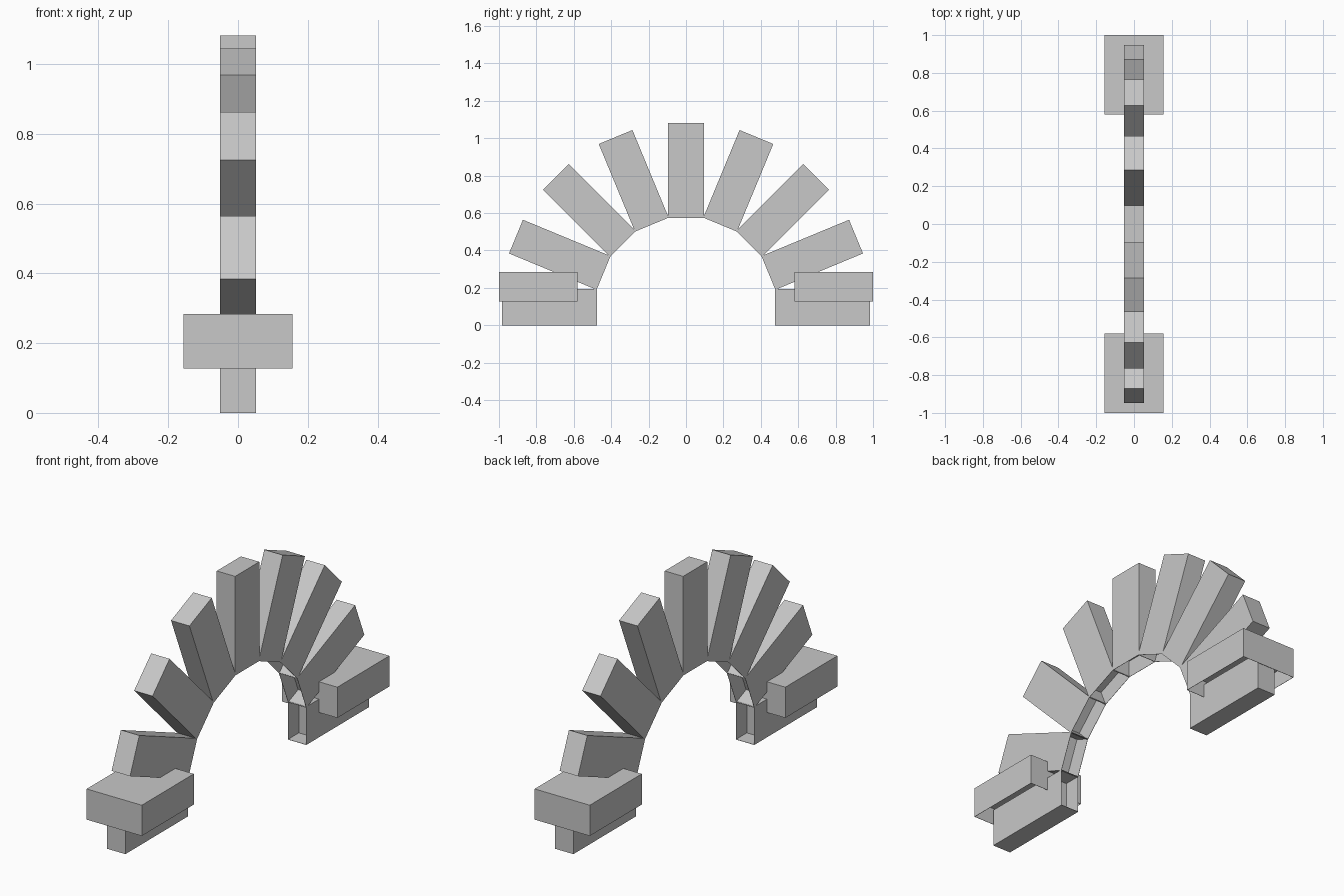
import bpy, bmesh, math
from mathutils import Matrix, Vector

if "Cube" in bpy.data.objects:
    bpy.data.objects.remove(bpy.data.objects["Cube"])

stone = bpy.data.materials.new("light_grey_stone")
stone.diffuse_color = (0.58, 0.58, 0.58, 1)
stone.use_nodes = True
stone.node_tree.nodes["Principled BSDF"].inputs["Base Color"].default_value = stone.diffuse_color


def recessed_box(name, lo, hi, open_dir, depth, matrix=Matrix.Identity(4)):
    """Box between two corners whose face toward open_dir is sunk inward."""
    lo, hi, open_dir = Vector(lo), Vector(hi), Vector(open_dir)
    bm = bmesh.new()
    bmesh.ops.create_cube(bm, size=1)
    bmesh.ops.scale(bm, vec=hi - lo, verts=bm.verts)
    bmesh.ops.translate(bm, vec=(lo + hi) / 2, verts=bm.verts)
    bm.normal_update()
    face = max(bm.faces, key=lambda f: f.normal.dot(open_dir))
    # thin rim, then a pocket
    bmesh.ops.inset_region(bm, faces=[face], thickness=0.002)
    sunk = bmesh.ops.extrude_discrete_faces(bm, faces=[face])["faces"][0]
    bmesh.ops.translate(bm, vec=-open_dir * depth, verts=sunk.verts)
    bmesh.ops.recalc_face_normals(bm, faces=bm.faces)
    bmesh.ops.transform(bm, matrix=matrix, verts=bm.verts)
    mesh = bpy.data.meshes.new(name)
    bm.to_mesh(mesh)
    bm.free()
    mesh.materials.append(stone)
    obj = bpy.data.objects.new(name, mesh)
    bpy.context.collection.objects.link(obj)
    return obj


HALF = 0.0975      # half width of an arch block, also the arch centre height
INNER, OUTER = 0.477, 0.984

# nine radial arch blocks, hollowed on the inner end
for i in range(9):
    place = (Matrix.Translation((0, 0, HALF))
             @ Matrix.Rotation(math.radians(22.5 * i), 4, 'X'))
    recessed_box(f"arch_block_{i + 1}", (-0.052, INNER, -HALF),
                 (0.052, OUTER, HALF), (0, -1, 0), 0.087, place)

# wide side pads over the two feet, hollowed underneath
for name, y0, y1 in (("front_pad", -1.0, -0.58), ("back_pad", 0.58, 1.0)):
    recessed_box(name, (-0.156, y0, 0.127), (0.156, y1, 0.284),
                 (0, 0, -1), 0.087)
